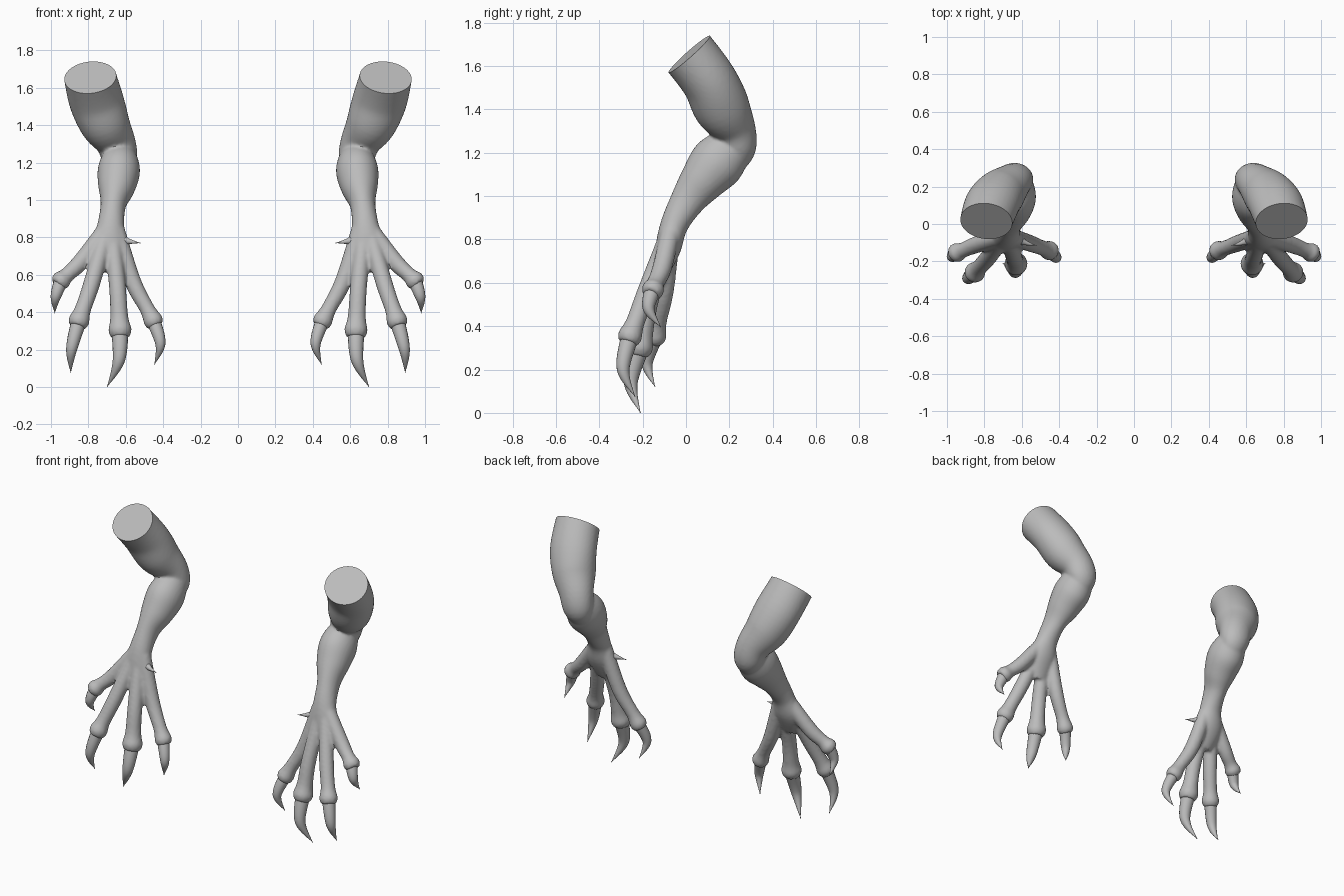
import bpy, bmesh, math
from mathutils import Vector

if "Cube" in bpy.data.objects:
    bpy.data.objects.remove(bpy.data.objects["Cube"], do_unlink=True)

grey = bpy.data.materials.new("plain grey")
grey.use_nodes = True
shade = (0.5, 0.5, 0.5, 1)
grey.diffuse_color = shade
grey.node_tree.nodes["Principled BSDF"].inputs["Base Color"].default_value = shade


def spline(points, steps):
    """Smooth curve through rows of centre, width radius and depth radius."""
    rows = [Vector((*centre, *radii)) for centre, *radii in points]
    last = len(rows) - 1
    out = []
    for i in range(last):
        before, start, end, after = rows[max(i - 1, 0)], rows[i], rows[i + 1], rows[min(i + 2, last)]
        leave, arrive = (end - before) / 2, (after - start) / 2
        for k in range(steps):
            t = k / steps
            ease = t * t * (3 - 2 * t)
            out.append(start.lerp(end, ease) + leave * t * (1 - t) ** 2 - arrive * t * t * (1 - t))
    return out + [rows[-1]]


def tube(bm, points, sides, steps=5):
    """Closed tube with an elliptical section that follows a spline."""
    rows = spline(points, steps)
    centres = [Vector(row[:3]) for row in rows]
    last = len(rows) - 1
    along = (centres[-1] - centres[0]).normalized()
    side_axis = Vector((0, 1, 0)) if abs(along.x) > 0.8 else Vector((1, 0, 0))
    rings = []
    for i, centre in enumerate(centres):
        tangent = (centres[min(i + 1, last)] - centres[max(i - 1, 0)]).normalized()
        across = (side_axis - tangent * side_axis.dot(tangent)).normalized()
        deep = tangent.cross(across)
        width, depth = (max(radius, 0.002) for radius in rows[i][3:])
        angles = [math.tau * k / sides for k in range(sides)]
        rings.append([bm.verts.new(centre + across * width * math.cos(angle)
                                   + deep * depth * math.sin(angle)) for angle in angles])
    for ring, following in zip(rings, rings[1:]):
        for k in range(sides):
            n = (k + 1) % sides
            bm.faces.new((ring[k], ring[n], following[n], following[k]))
    bm.faces.new(rings[0][::-1])
    bm.faces.new(rings[-1])


def make_object(name, bm):
    bmesh.ops.recalc_face_normals(bm, faces=bm.faces)
    mesh = bpy.data.meshes.new(name)
    bm.to_mesh(mesh)
    bm.free()
    obj = bpy.data.objects.new(name, mesh)
    bpy.context.collection.objects.link(obj)
    return obj


def finish(obj):
    """Colour, smooth shading and a mirrored partner."""
    obj.data.materials.clear()
    obj.data.materials.append(grey)
    bpy.ops.object.select_all(action="DESELECT")
    obj.select_set(True)
    bpy.context.view_layer.objects.active = obj
    bpy.ops.object.shade_smooth_by_angle(angle=math.radians(40))
    obj.modifiers.new("other side", "MIRROR").use_mirror_merge = False


def add_digit(bm, name, root_x, middle, knuckle, bend, tip, size):
    """Finger that swells at the knuckle and ends in a cuff, with a hooked claw."""
    root, middle, knuckle = Vector((root_x, -.07, .84)), Vector(middle), Vector(knuckle)
    reach = (knuckle - middle).normalized()
    neck = knuckle.lerp(middle, 0.3)
    cuff = knuckle + reach * size * 0.65
    slim = size * 0.78
    path = [(root, .045), (middle, .045), (neck, slim), (knuckle, size), (cuff, slim)]
    tube(bm, [(centre, radius, radius) for centre, radius in path], 24)
    claw = bmesh.new()
    hook = [(knuckle, size * 0.74), (Vector(bend), size * 0.52), (Vector(tip), 0)]
    tube(claw, [(centre, radius, radius) for centre, radius in hook], 16, 8)
    finish(make_object(name + "_claws", claw))


# Upper arm, reaching past the plane where its top is cut flat
cut_centre, cut_normal = Vector((.79, .015, 1.655)), Vector((.1, -.66, .74))
skin = bmesh.new()
tube(skin, [
    (cut_centre + cut_normal * 0.08, .14, .128),
    (cut_centre, .14, .128),
    ((.757, .108, 1.53), .146, .128),
    ((.712, .165, 1.41), .134, .13),
    ((.655, .222, 1.31), .107, .1),
    ((.632, .237, 1.22), .095, .086),
    ((.63, .215, 1.15), .07, .06)], 32)

# Forearm, widening into the flat palm
tube(skin, [
    ((.632, .25, 1.26), .06, .06),
    ((.632, .215, 1.225), .092, .1),
    ((.637, .145, 1.155), .113, .126),
    ((.65, .07, 1.065), .098, .104),
    ((.667, .005, .975), .068, .08),
    ((.68, -.055, .865), .072, .064),
    ((.69, -.085, .75), .095, .058),
    ((.675, -.125, .62), .06, .03)], 32)

# Four clawed digits fanning out from the palm
add_digit(skin, "outer", .71, (.84, -.11, .67), (.945, -.152, .57),
          (.975, -.172, .48), (.98, -.115, .395), .052)
add_digit(skin, "front", .7, (.78, -.18, .56), (.85, -.258, .355),
          (.89, -.29, .2), (.894, -.235, .075), .056)
add_digit(skin, "middle", .675, (.645, -.165, .54), (.631, -.213, .305),
          (.638, -.255, .14), (.7, -.21, 0), .062)
add_digit(skin, "inner", .65, (.565, -.1, .57), (.453, -.142, .355),
          (.415, -.18, .23), (.447, -.143, .12), .052)

# Fuse the overlapping tubes into one skin
arms = make_object("arms", skin)
fuse = arms.modifiers.new("fuse", "REMESH")
fuse.mode = "VOXEL"
fuse.voxel_size = 0.01
relax = arms.modifiers.new("relax", "SMOOTH")
relax.factor = 0.5
relax.iterations = 4
graph = bpy.context.evaluated_depsgraph_get()
fused = bpy.data.meshes.new_from_object(arms.evaluated_get(graph))
arms.modifiers.clear()
arms.data = fused

# Flat cut at the top of the arm
bm = bmesh.new()
bm.from_mesh(fused)
bmesh.ops.bisect_plane(bm, geom=bm.verts[:] + bm.edges[:] + bm.faces[:],
                       plane_co=cut_centre, plane_no=cut_normal, clear_outer=True)
bmesh.ops.holes_fill(bm, edges=[edge for edge in bm.edges if edge.is_boundary])
bm.to_mesh(fused)
bm.free()
finish(arms)

# Small spur on the inner side of each wrist
spur = bmesh.new()
tube(spur, [((.64, -.075, .79), .035, .035), ((.58, -.1, .778), .014, .014),
            ((.522, -.115, .77), 0, 0)], 12)
finish(make_object("wrist_spurs", spur))
